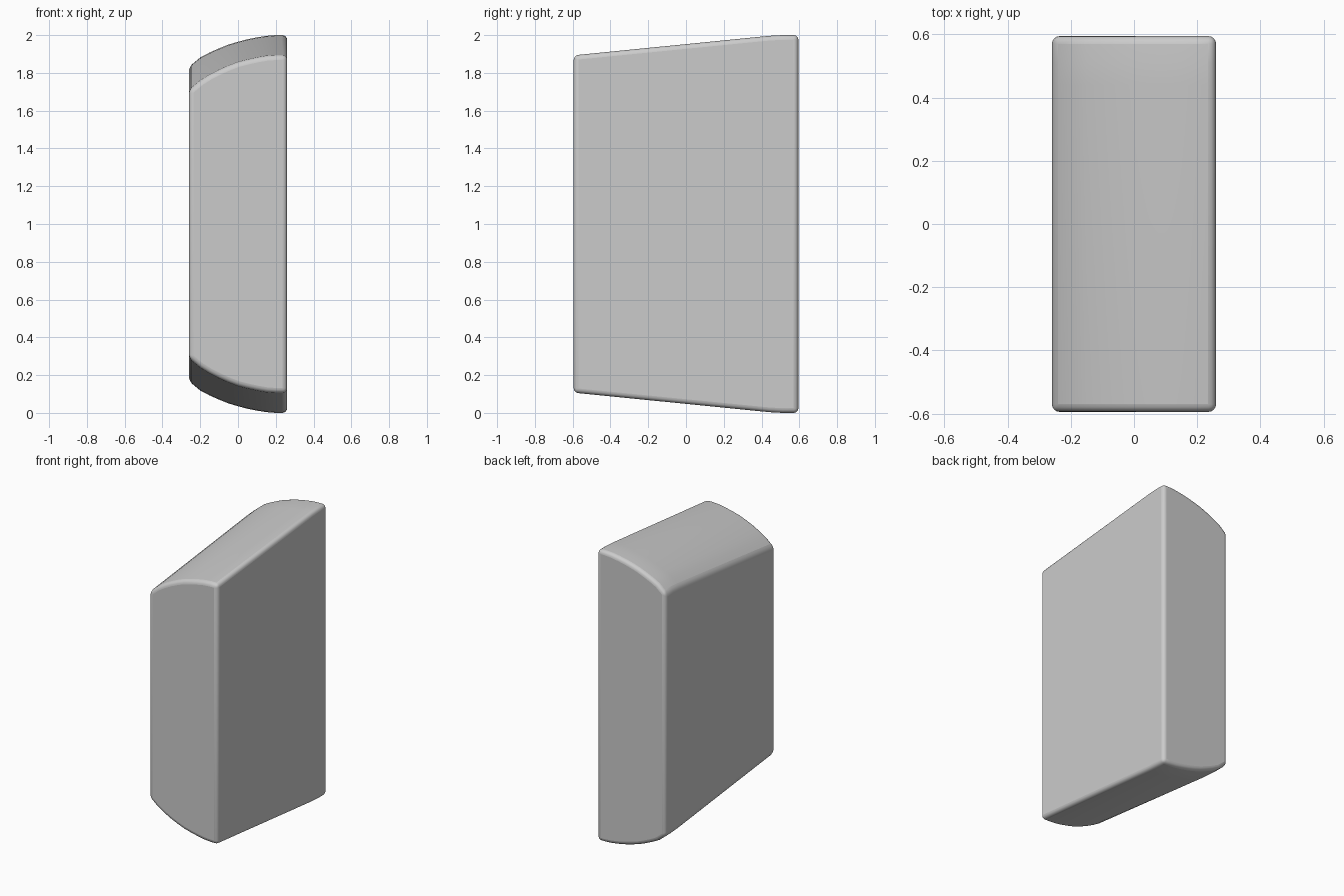
import bpy, bmesh, math

if "Cube" in bpy.data.objects:
    bpy.data.objects.remove(bpy.data.objects["Cube"])

# Half-height drop from the crown across the width (front drop, back drop)
PROFILE = [(-0.26, 0.185, 0.168), (-0.2, 0.135, 0.118), (-0.15, 0.104, 0.092),
           (-0.1, 0.078, 0.07), (-0.05, 0.056, 0.05), (0.0, 0.037, 0.035),
           (0.05, 0.024, 0.022), (0.1, 0.013, 0.012), (0.15, 0.004, 0.004),
           (0.2, 0.0, 0.0), (0.26, 0.0, 0.0)]
# Cross-sections along the depth: y, half-height, front-to-back blend
SECTIONS = [(-0.595, 0.893, 0.0), (0.44, 0.996, 0.9), (0.51, 1.0, 0.95), (0.595, 1.0, 1.0)]

bm = bmesh.new()


def section(y, half, blend):
    def ring(sign):
        return [bm.verts.new((x, y, 1 + sign * (half - f + (f - b) * blend)))
                for x, f, b in PROFILE]
    return ring(1) + ring(-1)[::-1]


# Tapered slab with domed top and bottom
rings = [section(*s) for s in SECTIONS]
n = len(rings[0])
for a, b in zip(rings, rings[1:]):
    for i in range(n):
        j = (i + 1) % n
        bm.faces.new((a[i], a[j], b[j], b[i]))
bm.faces.new(rings[0])
bm.faces.new(rings[-1])
bmesh.ops.recalc_face_normals(bm, faces=bm.faces)

mesh = bpy.data.meshes.new("tapered_block")
bm.to_mesh(mesh)
bm.free()
block = bpy.data.objects.new("tapered_block", mesh)
bpy.context.collection.objects.link(block)

# Rounded edges
bevel = block.modifiers.new("rounded_edges", 'BEVEL')
bevel.width = 0.025
bevel.segments = 4
bevel.limit_method = 'ANGLE'
bevel.angle_limit = math.radians(30)

bpy.context.view_layer.objects.active = block
block.select_set(True)
bpy.ops.object.shade_smooth_by_angle(angle=math.radians(35))
